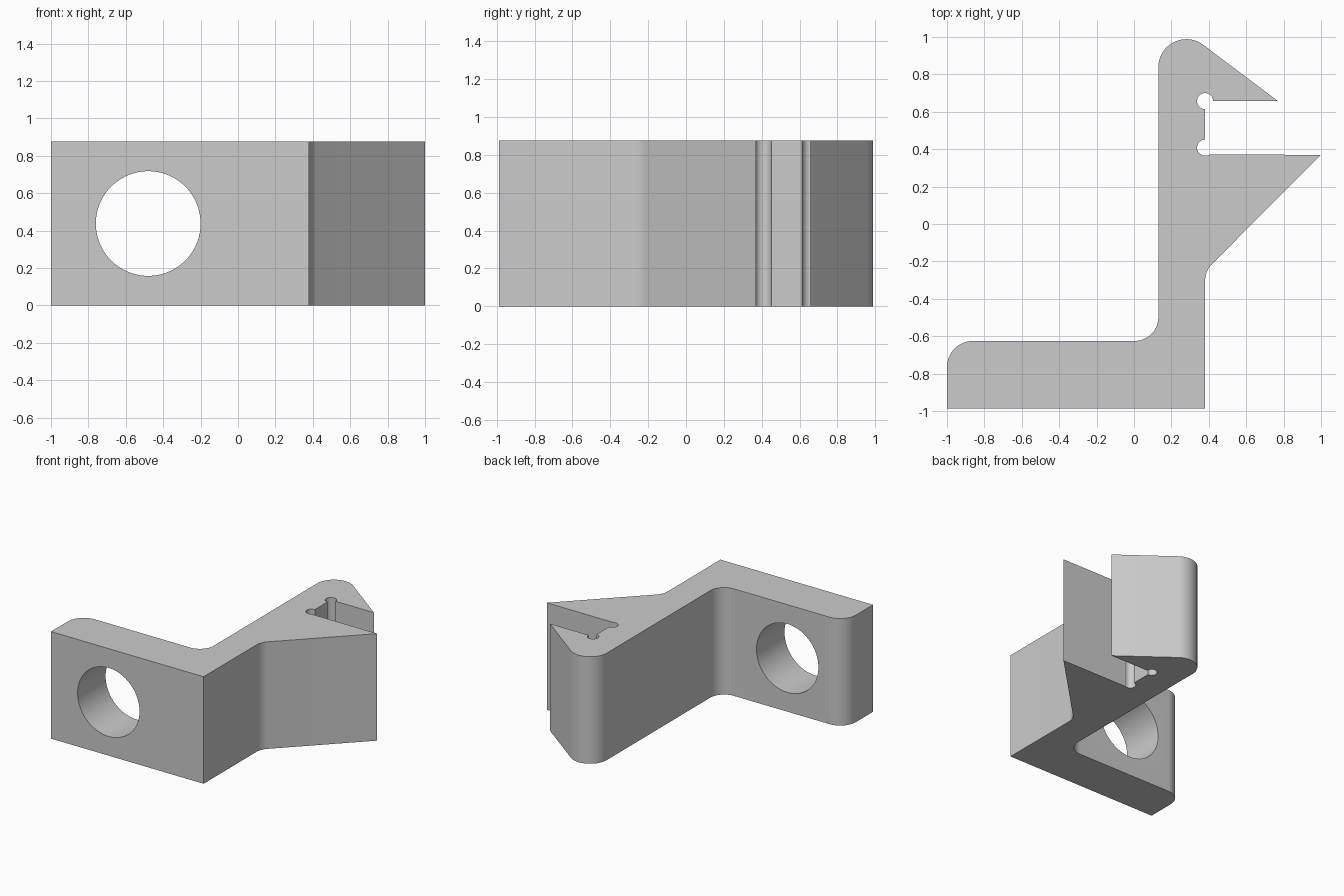
import bpy
import bmesh
from math import cos, sin, radians

HEIGHT = 0.875

cube = bpy.data.objects.get("Cube")
if cube:
    bpy.data.objects.remove(cube, do_unlink=True)


def arc(cx, cy, r, start, end, steps):
    """Points along an arc, angles in degrees."""
    angles = [radians(start + (end - start) * i / steps) for i in range(steps + 1)]
    return [(cx + r * cos(a), cy + r * sin(a)) for a in angles]


# Outline of the bracket, counter-clockwise from the front left corner
outline = [(-1, -0.987), (0.38, -0.987)]
outline += arc(0.51, -0.305, 0.13, 180, 135, 10)        # fillet under the lower jaw
outline += [(1, 0.37)]                                   # lower jaw tip
outline += arc(0.38, 0.408, 0.043, -60, -270, 24)       # lower relief notch
outline += arc(0.38, 0.657, 0.043, -90, -360, 28)       # upper relief notch
outline += [(0.77, 0.657)]                               # upper jaw tip
outline += arc(0.28, 0.838, 0.15, 53, 180, 24)          # rounded top of the arm
outline += arc(0.005, -0.5, 0.125, 0, -90, 16)          # inner corner fillet
outline += arc(-0.86, -0.765, 0.14, 90, 180, 16)        # rounded end of the foot

# Bracket body
mesh = bpy.data.meshes.new("bracket")
bracket = bpy.data.objects.new("bracket", mesh)
bpy.context.collection.objects.link(bracket)
bm = bmesh.new()
base = bm.faces.new([bm.verts.new((x, y, 0)) for x, y in outline])
top = bmesh.ops.extrude_face_region(bm, geom=[base])
top_verts = [g for g in top["geom"] if isinstance(g, bmesh.types.BMVert)]
bmesh.ops.translate(bm, vec=(0, 0, HEIGHT), verts=top_verts)
bmesh.ops.recalc_face_normals(bm, faces=bm.faces)
bm.to_mesh(mesh)
bm.free()

# Grey material
grey = bpy.data.materials.new("grey")
grey.use_nodes = True
colour = (0.6, 0.6, 0.6, 1)
grey.diffuse_color = colour
grey.node_tree.nodes["Principled BSDF"].inputs["Base Color"].default_value = colour
mesh.materials.append(grey)

# Round hole through the foot
bpy.ops.mesh.primitive_cylinder_add(vertices=96, radius=0.28, depth=1,
                                    location=(-0.48, -0.8, HEIGHT / 2),
                                    rotation=(radians(90), 0, 0))
cutter = bpy.context.object
cutter.name = "hole_cutter"
cutter.hide_render = True
cutter.data.materials.append(grey)
hole = bracket.modifiers.new("foot_hole", "BOOLEAN")
hole.operation = "DIFFERENCE"
hole.solver = "EXACT"
hole.object = cutter

bpy.ops.object.select_all(action="DESELECT")
bracket.select_set(True)
bpy.context.view_layer.objects.active = bracket
bpy.ops.object.modifier_apply(modifier=hole.name)
bpy.data.objects.remove(cutter, do_unlink=True)
bpy.ops.object.shade_smooth_by_angle(angle=radians(25))
